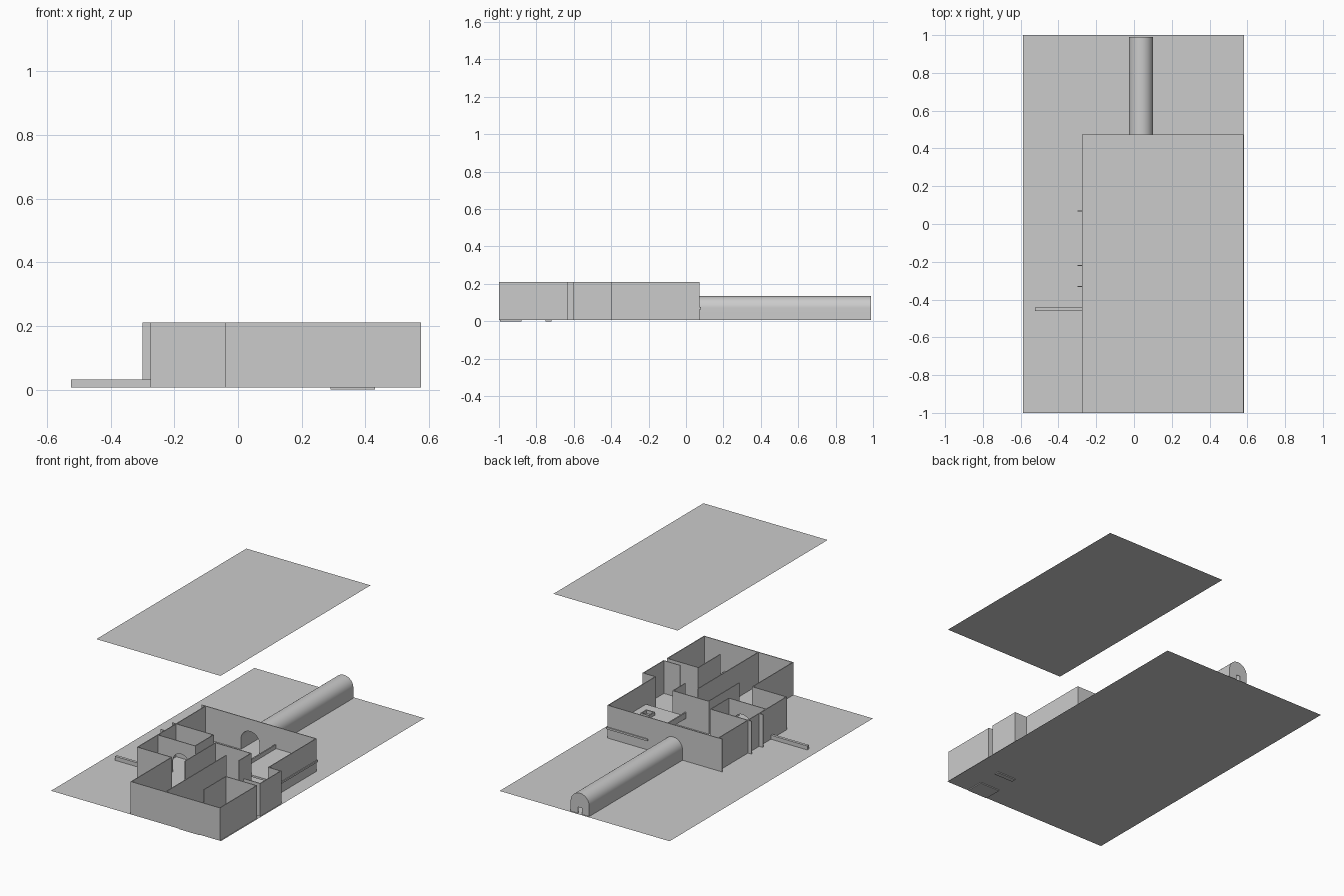
import bpy, bmesh, math

if "Cube" in bpy.data.objects:
    bpy.data.objects.remove(bpy.data.objects["Cube"])

Z0, Z1, T = 0.006, 0.21, 0.005   # floor level, wall top, wall thickness
CX, R, SPR = 0.037, 0.064, 0.07  # tunnel centre, radius, spring height


def mesh_object(name, bm):
    bmesh.ops.recalc_face_normals(bm, faces=bm.faces)
    me = bpy.data.meshes.new(name)
    bm.to_mesh(me)
    bm.free()
    ob = bpy.data.objects.new(name, me)
    bpy.context.collection.objects.link(ob)
    return ob


def box(name, x0, x1, y0, y1, z0, z1):
    bm = bmesh.new()
    bmesh.ops.create_cube(bm, size=1)
    for v in bm.verts:
        v.co = ((x0 + x1) / 2 + v.co.x * (x1 - x0),
                (y0 + y1) / 2 + v.co.y * (y1 - y0),
                (z0 + z1) / 2 + v.co.z * (z1 - z0))
    return mesh_object(name, bm)


def sheet(name, x0, x1, y0, y1, z):
    bm = bmesh.new()
    bm.faces.new([bm.verts.new(p) for p in
                  ((x0, y0, z), (x1, y0, z), (x1, y1, z), (x0, y1, z))])
    return mesh_object(name, bm)


def wall_x(name, x0, x1, y):
    return box(name, x0, x1, y - T / 2, y + T / 2, Z0, Z1)


def wall_y(name, x, y0, y1):
    return box(name, x - T / 2, x + T / 2, y0, y1, Z0, Z1)


def arch(cx, r, spring, n=24):
    pts = [(cx - r, Z0)]
    pts += [(cx - r * math.cos(math.pi * i / n), spring + r * math.sin(math.pi * i / n))
            for i in range(n + 1)]
    return pts + [(cx + r, Z0)]


def slab_xz(name, outline, y, depth=T):
    # upright panel from an outline in x and z
    bm = bmesh.new()
    face = bm.faces.new([bm.verts.new((x, y - depth / 2, z)) for x, z in outline])
    ext = bmesh.ops.extrude_face_region(bm, geom=[face])['geom']
    for v in ext:
        if isinstance(v, bmesh.types.BMVert):
            v.co.y += depth
    return mesh_object(name, bm)


def arched_wall(name, x0, x1, y, cx, r, spring):
    return slab_xz(name, [(x0, Z0)] + arch(cx, r, spring) +
                   [(x1, Z0), (x1, Z1), (x0, Z1)], y)


# ground sheet and raised ceiling sheet
sheet("floor", -0.587, 0.583, -1, 1, Z0)
sheet("ceiling", -0.275, 0.58, -1, 0.475, 1.033)

# outer walls along x
for i, (x0, x1, y) in enumerate([
        (-0.037, 0.575, -0.9975),   # front
        (-0.273, -0.037, -0.6),     # left step
        (0.488, 0.575, -0.397)]):   # right step
    wall_x(f"outer_cross_wall_{i}", x0, x1, y)
arched_wall("back_wall", -0.3, 0.488, 0.07, CX, R, SPR)

# outer walls along y
for i, (x, y0, y1) in enumerate([
        (-0.037, -1, -0.6), (0.573, -1, -0.635), (0.573, -0.6, -0.395),
        (0.488, -0.397, 0.07), (-0.272, -0.6, -0.33), (-0.272, -0.33, -0.22),
        (-0.272, -0.22, 0.07)]):
    wall_y(f"outer_side_wall_{i}", x, y0, y1)

# left room with arched doorway
arched_wall("arched_room_wall", -0.272, -0.015, -0.4, -0.11, 0.058, 0.075)
wall_x("left_room_back", -0.3, -0.015, -0.22)
wall_y("left_room_side", -0.015, -0.4, -0.22)
wall_x("left_stub", -0.3, -0.272, -0.33)

# central corridor block
wall_x("corridor_end", 0.055, 0.3, -0.3)
wall_y("corridor_left", 0.055, -0.6, -0.3)
wall_y("corridor_right", 0.3, -0.42, -0.3)

# front room partitions
wall_y("long_partition", 0.2, -1, -0.4)
wall_y("short_partition", 0.36, -0.85, -0.635)
wall_x("right_room_wall", 0.36, 0.575, -0.635)
wall_x("right_room_jamb", 0.46, 0.575, -0.6)

# balcony with railing and tray, pushed slightly through the walls
box("balcony", 0.21, 0.495, -0.3, 0.079, 0.063, 0.075)
box("balcony_rail", 0.207, 0.215, -0.3, 0.07, 0.063, 0.1)
for i, (a, b, c, d) in enumerate([(0.36, 0.42, -0.21, -0.203), (0.36, 0.42, -0.157, -0.15),
                                  (0.36, 0.367, -0.203, -0.157), (0.413, 0.42, -0.203, -0.157)]):
    box(f"tray_side_{i}", a, b, c, d, 0.075, 0.095)

# low furniture and side bar
box("low_bench", 0.29, 0.43, -0.995, -0.88, 0.0, 0.03)
box("low_counter", 0.3, 0.43, -0.75, -0.72, 0.0, 0.03)
box("side_bar", -0.525, -0.272, -0.46, -0.443, Z0, 0.031)

# vaulted tunnel shell
bm = bmesh.new()
ring = [(bm.verts.new((x, 0.07, z)), bm.verts.new((x, 0.99, z)))
        for x, z in arch(CX, R, SPR, 32)]
for (a, b), (c, d) in zip(ring, ring[1:]):
    bm.faces.new((a, b, d, c))
tunnel = mesh_object("tunnel", bm)
bpy.context.view_layer.objects.active = tunnel
tunnel.select_set(True)
bpy.ops.object.shade_smooth_by_angle(angle=math.radians(30))

# tunnel end cap with a small doorway
door = [(CX + 0.013, Z0), (CX + 0.013, 0.045), (CX - 0.013, 0.045), (CX - 0.013, Z0)]
slab_xz("tunnel_end", arch(CX, R, SPR, 32) + door, 0.988, 0.004)
